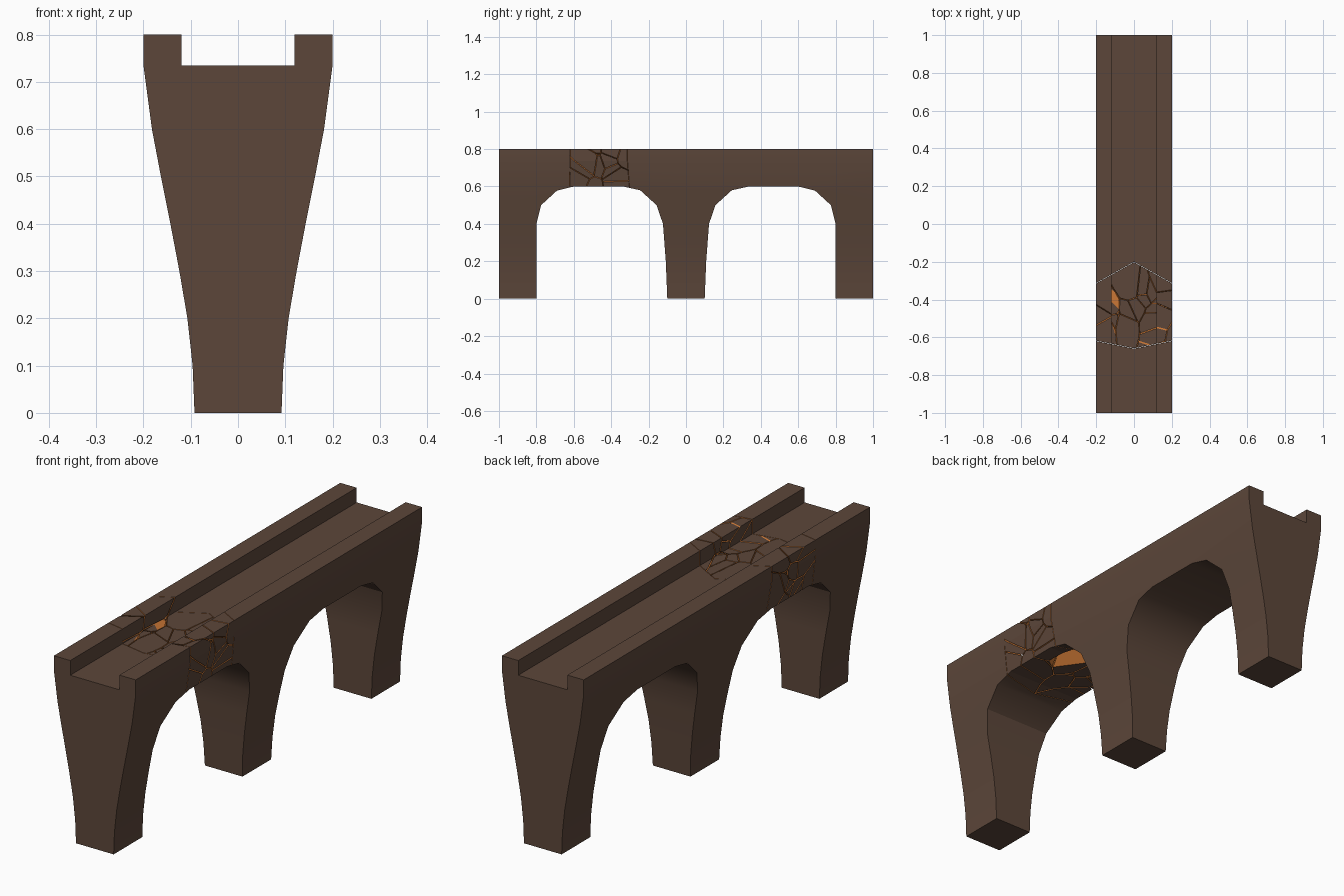
import bpy, bmesh, math, random
from mathutils import Vector

if "Cube" in bpy.data.objects:
    bpy.data.objects.remove(bpy.data.objects["Cube"])

random.seed(7)

def material(name, rgb):
    m = bpy.data.materials.new(name)
    m.diffuse_color = (*rgb, 1)
    m.use_nodes = True
    m.node_tree.nodes["Principled BSDF"].inputs["Base Color"].default_value = m.diffuse_color
    return m

MATS = [material("brown_stone", (0.107, 0.062, 0.042)),
        material("orange_core", (0.58, 0.18, 0.035))]

def make_object(name, bm):
    me = bpy.data.meshes.new(name)
    bm.to_mesh(me)
    for m in MATS:
        me.materials.append(m)
    ob = bpy.data.objects.new(name, me)
    bpy.context.collection.objects.link(ob)
    return ob

# Half width of the bridge by height
WIDTH = [(0, .092), (.1, .096), (.2, .107), (.3, .124), (.4, .143),
         (.5, .163), (.6, .182), (.735, .2), (.8, .2)]

def half_width(z):
    for (z0, w0), (z1, w1) in zip(WIDTH, WIDTH[1:]):
        if z <= z1 + 1e-6:
            return w0 + (w1 - w0) * (z - z0) / (z1 - z0)
    return .2

def bisect(bm, co, no, clear=False):
    return bmesh.ops.bisect_plane(bm, geom=bm.verts[:] + bm.edges[:] + bm.faces[:], dist=1e-6,
                                  plane_co=co, plane_no=no, clear_outer=clear)

def clip(bm, co, no):
    """Cut away the outer side and cap the cut with the orange core."""
    bisect(bm, co, no, True)
    rim = [e for e in bm.edges if e.is_boundary]
    if rim:
        for f in bmesh.ops.edgeloop_fill(bm, edges=rim)["faces"]:
            f.material_index = 1

def bridge_mesh():
    # Side profile with two arches, extruded across and tapered towards the feet
    arch = [(.1, 0), (.108, .2), (.123, .4), (.157, .5), (.245, .58), (.335, .6),
            (.6, .6), (.69, .578), (.775, .5), (.8, .4), (.8, 0)]
    right = arch + [(1, 0), (1, .735)]
    left = [(-y, z) for y, z in reversed(right)]
    bm = bmesh.new()
    face = bm.faces.new([bm.verts.new((-1, y, z)) for y, z in left + right])
    ext = bmesh.ops.extrude_face_region(bm, geom=[face], use_keep_orig=True)
    bmesh.ops.translate(bm, vec=(2, 0, 0),
                        verts=[v for v in ext["geom"] if isinstance(v, bmesh.types.BMVert)])
    for z, _ in WIDTH[1:-2]:
        bisect(bm, (0, 0, z), (0, 0, 1))
    for v in bm.verts:
        v.co.x *= half_width(v.co.z)
    # Parapets raised along both edges of the deck
    def deck():
        return [f for f in bm.faces if all(v.co.z > .734 for v in f.verts)]
    for x in (-.12, .12):
        top = deck()
        geom = {g for f in top for g in (f, *f.verts, *f.edges)}
        bmesh.ops.bisect_plane(bm, geom=list(geom), dist=1e-6, plane_co=(x, 0, 0), plane_no=(1, 0, 0))
    strips = [f for f in deck() if abs(f.calc_center_median().x) > .12]
    ext = bmesh.ops.extrude_face_region(bm, geom=strips)
    bmesh.ops.translate(bm, vec=(0, 0, .065),
                        verts=[v for v in ext["geom"] if isinstance(v, bmesh.types.BMVert)])
    spare = [f for f in bm.faces if all(abs(v.co.z - .735) < 1e-4 for v in f.verts)
             and abs(f.calc_center_median().x) > .12]
    if spare:
        bmesh.ops.delete(bm, geom=spare, context='FACES_ONLY')
    bmesh.ops.recalc_face_normals(bm, faces=bm.faces[:])
    return bm

# Outline of the shattered zone seen from above
ZONE = [(-.25, -.34), (0, -.2), (.25, -.34), (.25, -.61), (0, -.66), (-.25, -.61)]
GAP = .002

base = bridge_mesh()

# Bridge body with the shattered zone cut out
cut = bmesh.new()
f = cut.faces.new([cut.verts.new((x, y, .3)) for x, y in ZONE])
ext = bmesh.ops.extrude_face_region(cut, geom=[f], use_keep_orig=True)
bmesh.ops.translate(cut, vec=(0, 0, .7),
                    verts=[v for v in ext["geom"] if isinstance(v, bmesh.types.BMVert)])
bmesh.ops.recalc_face_normals(cut, faces=cut.faces[:])
for f in cut.faces:
    f.material_index = 1
cutter = make_object("zone_cutter", cut)
cutter.hide_render = True
cutter.hide_set(True)
body = make_object("bridge_body", base)
mod = body.modifiers.new("zone", 'BOOLEAN')
mod.operation, mod.solver, mod.object = 'DIFFERENCE', 'EXACT', cutter
bpy.context.view_layer.objects.active = body
body.select_set(True)
bpy.ops.object.modifier_apply(modifier="zone")
bpy.ops.object.shade_smooth_by_angle(angle=math.radians(30))
bpy.data.objects.remove(cutter)

# Solid piece filling the zone
chunk = base.copy()
for (x0, y0), (x1, y1) in zip(ZONE, ZONE[1:] + ZONE[:1]):
    n = Vector((y0 - y1, x1 - x0, 0)).normalized()
    clip(chunk, Vector((x0, y0, 0)) - n * GAP, n)

# Seeds: first one is the block that fell out underneath
seeds = [Vector((.06, -.38, .6)), Vector((.06, -.38, .7))]
for s in (-1, 1):
    for i in range(17):
        seeds.append(Vector((s * random.uniform(.13, .2), random.gauss(-.47, .05),
                             random.uniform(.6, .8))))
for i in range(10):
    seeds.append(Vector((-.11 + .024 * i, random.uniform(-.5, -.35), random.uniform(.63, .72))))

# Shattered blocks between the seeds
blocks = bmesh.new()
tmp = bpy.data.meshes.new("block_buffer")
for i, a in enumerate(seeds):
    if i == 0:
        continue
    cell = chunk.copy()
    for b in seeds:
        if b is not a and cell.faces:
            n = (b - a).normalized()
            clip(cell, (a + b) / 2 - n * GAP, n)
    if cell.faces:
        bmesh.ops.recalc_face_normals(cell, faces=cell.faces[:])
        cell.to_mesh(tmp)
        blocks.from_mesh(tmp)
    cell.free()
bpy.data.meshes.remove(tmp)
make_object("shattered_blocks", blocks)
